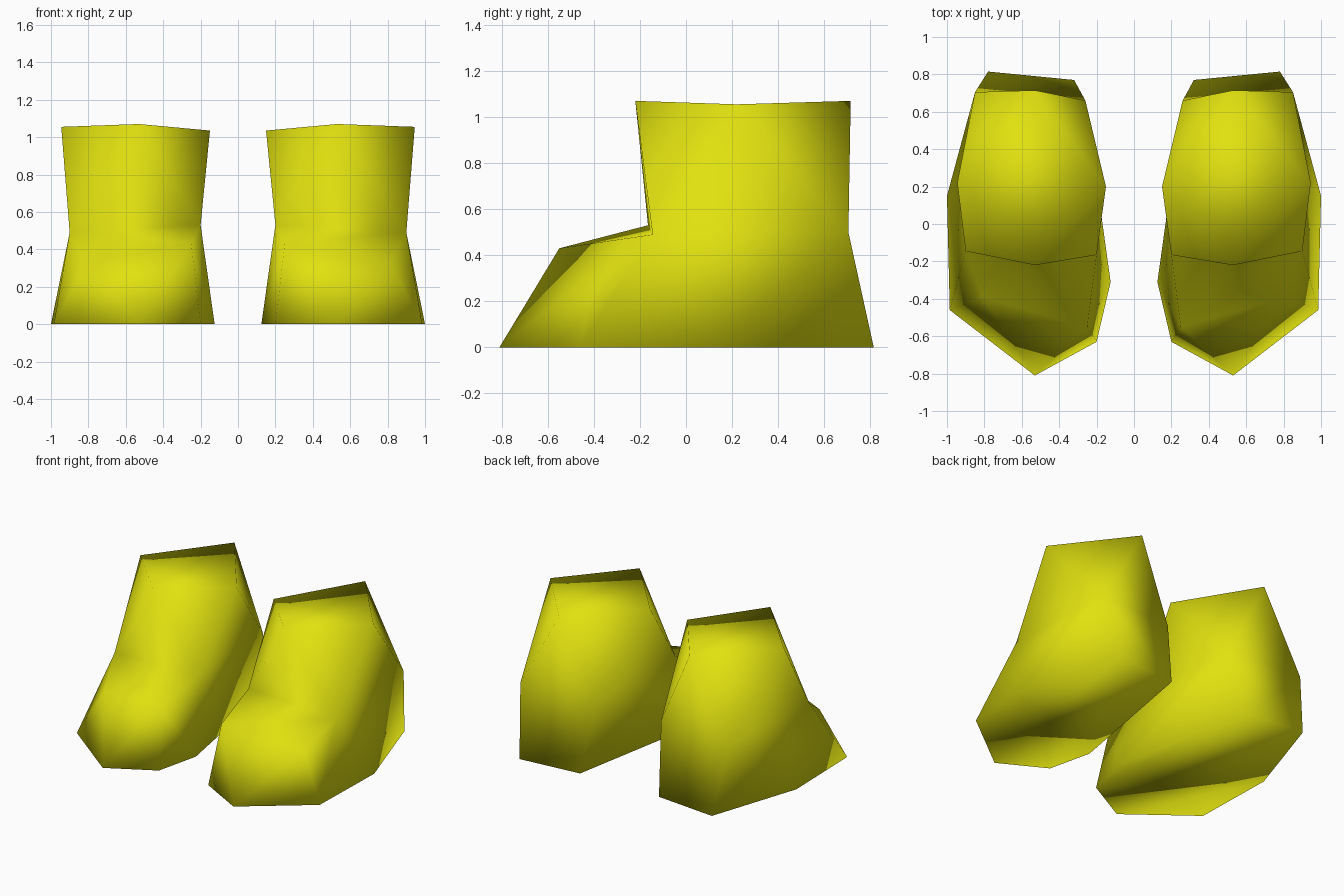
import bpy
import bmesh

if "Cube" in bpy.data.objects:
    bpy.data.objects.remove(bpy.data.objects["Cube"])

yellow = bpy.data.materials.new("yellow")
yellow.diffuse_color = (0.75, 0.75, 0.005, 1.0)
yellow.use_nodes = True
yellow.node_tree.nodes["Principled BSDF"].inputs["Base Color"].default_value = yellow.diffuse_color

# Corner points of the right boot
POINTS = {
    # leg top, a diamond
    "top_front": (0.53, -0.22, 1.07), "top_out": (0.945, 0.22, 1.055),
    "top_back": (0.53, 0.715, 1.07), "top_in": (0.15, 0.20, 1.035),
    # ankle ring
    "ankle_out": (0.90, -0.145, 0.49), "ankle_in": (0.20, -0.165, 0.53),
    "heel_in": (0.26, 0.66, 0.50), "heel_out": (0.85, 0.705, 0.50),
    # toe crest
    "toe_out": (0.81, -0.39, 0.33), "toe_in": (0.25, -0.55, 0.43),
    # sole outline
    "s0": (0.985, -0.46, 0), "s1": (0.53, -0.81, 0), "s2": (0.20, -0.63, 0),
    "s3": (0.125, -0.31, 0), "s4": (0.32, 0.77, 0), "s5": (0.78, 0.815, 0),
    "s6": (1.0, 0.15, 0),
}

FACES = [
    # leg top
    "top_front top_out top_in", "top_out top_back top_in",
    # leg, alternating triangles
    "ankle_out top_front ankle_in", "ankle_in top_front top_in",
    "ankle_in top_in heel_in", "heel_in top_in top_back",
    "heel_in top_back heel_out", "heel_out top_back top_out",
    "heel_out top_out ankle_out", "ankle_out top_out top_front",
    # toe
    "ankle_out ankle_in toe_in toe_out", "toe_out toe_in s1",
    "toe_out s1 s0", "toe_in s2 s1",
    # outer side
    "ankle_out toe_out s0", "ankle_out s0 s6",
    "ankle_out s6 heel_out", "heel_out s6 s5",
    # inner side
    "toe_in s3 s2", "toe_in ankle_in s3",
    "ankle_in heel_in s3", "heel_in s4 s3",
    # heel and sole
    "heel_out s5 s4 heel_in", "s0 s1 s2 s3 s4 s5 s6",
]


def boot(name, side):
    bm = bmesh.new()
    v = {k: bm.verts.new((side * x, y, z)) for k, (x, y, z) in POINTS.items()}
    for f in FACES:
        bm.faces.new([v[k] for k in f.split()]).smooth = True
    bmesh.ops.recalc_face_normals(bm, faces=bm.faces)
    mesh = bpy.data.meshes.new(name)
    bm.to_mesh(mesh)
    bm.free()
    mesh.materials.append(yellow)
    bpy.context.collection.objects.link(bpy.data.objects.new(name, mesh))


boot("right_boot", 1)
boot("left_boot", -1)
